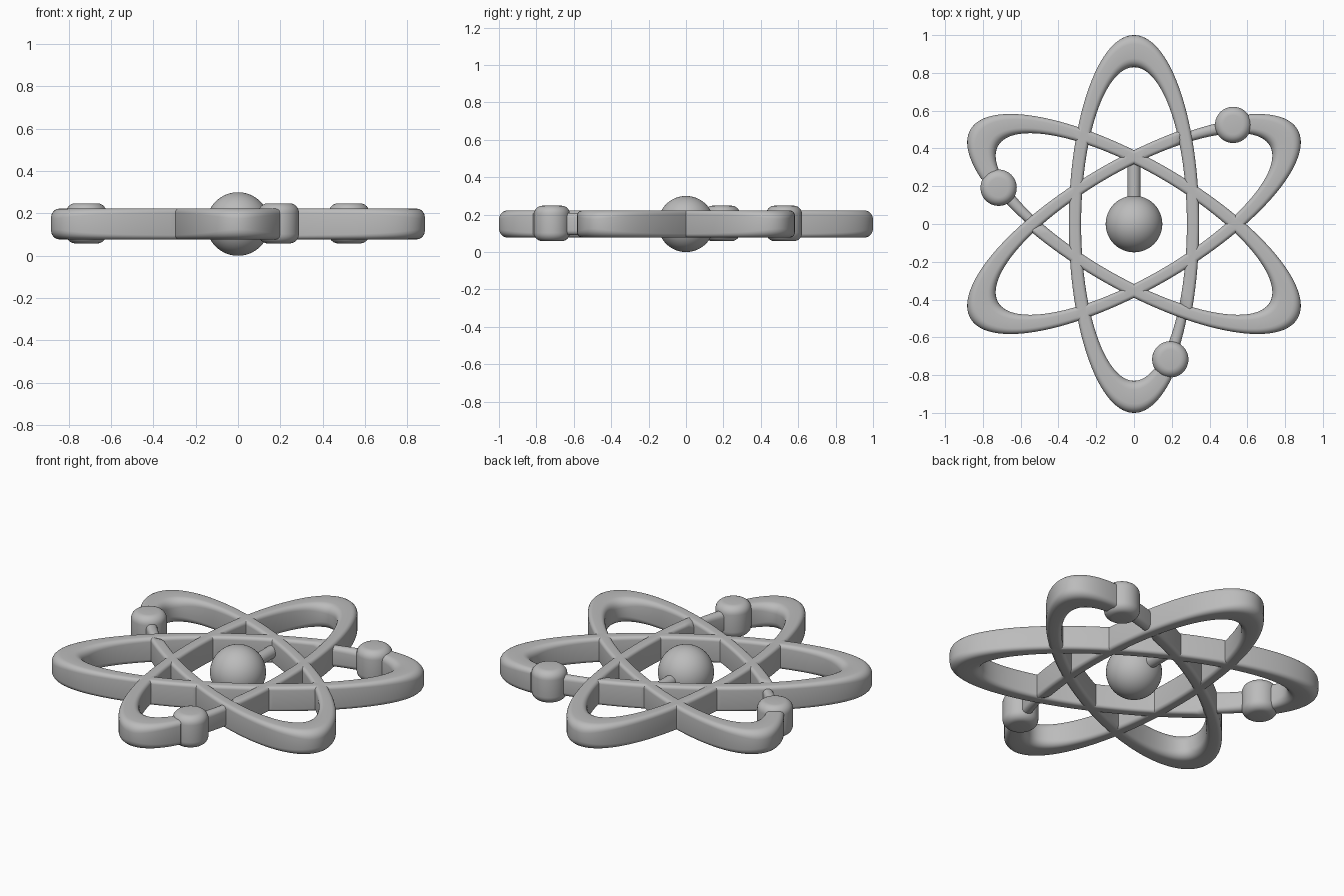
import bpy, bmesh, math
from mathutils import Matrix, Vector

if "Cube" in bpy.data.objects:
    bpy.data.objects.remove(bpy.data.objects["Cube"], do_unlink=True)

MID = 0.15          # mid height of the whole model
HALF = 0.073        # half thickness of the orbits
OUTER = (1.0, 0.345)
INNER = (0.83, 0.28)
STEPS = 144
ARC = 5             # segments in each rounded corner
AXES = [math.radians(a) for a in (30, 150, 270)]

grey = bpy.data.materials.new("plain grey")
grey.use_nodes = True
COLOUR = (0.5, 0.5, 0.5, 1)
grey.diffuse_color = COLOUR
grey.node_tree.nodes["Principled BSDF"].inputs["Base Color"].default_value = COLOUR


def make(name, bm):
    bmesh.ops.recalc_face_normals(bm, faces=bm.faces)
    mesh = bpy.data.meshes.new(name)
    bm.to_mesh(mesh)
    bm.free()
    mesh.materials.append(grey)
    ob = bpy.data.objects.new(name, mesh)
    bpy.context.scene.collection.objects.link(ob)
    return ob


def smooth(ob, angle=35):
    bpy.ops.object.select_all(action='DESELECT')
    ob.select_set(True)
    bpy.context.view_layer.objects.active = ob
    bpy.ops.object.shade_smooth_by_angle(angle=math.radians(angle))


def section(t):
    """Rounded rectangle between the inner and the outer ellipse."""
    c, s = math.cos(t), math.sin(t)
    out = Vector((OUTER[0] * c, OUTER[1] * s, 0))
    inn = Vector((INNER[0] * c, INNER[1] * s, 0))
    normal = Vector((OUTER[1] * c, OUTER[0] * s, 0)).normalized()
    half, part = HALF, 0.28
    # slim neck that leads to the electron
    if math.radians(37) < t < math.radians(61):
        out -= normal * 0.02
        half, part = 0.06, 0.45
    width = (out - inn).dot(normal)
    points = []
    for k, (u, v) in enumerate(((1, 1), (0, 1), (0, -1), (1, -1))):
        for i in range(ARC + 1):
            a = math.pi / 2 * (k + i / ARC)
            x = (1 - part if u else part) + part * math.cos(a)
            z = v * (half - part * width) + part * width * math.sin(a)
            points.append(inn.lerp(out, x) + Vector((0, 0, z)))
    return points


def orbit(name, angle):
    bm = bmesh.new()
    loops = [[bm.verts.new(p) for p in section(math.tau * i / STEPS)]
             for i in range(STEPS)]
    for i, a in enumerate(loops):
        b = loops[(i + 1) % STEPS]
        for j in range(len(a)):
            k = (j + 1) % len(a)
            bm.faces.new((a[j], b[j], b[k], a[k]))
    bm.transform(Matrix.Translation((0, 0, MID)) @ Matrix.Rotation(angle, 4, 'Z'))
    return make(name, bm)


# three crossing orbits, fused into one frame
rings = [orbit("orbits" if i == 0 else "orbit_part", a) for i, a in enumerate(AXES)]
for other in rings[1:]:
    mod = rings[0].modifiers.new("union", 'BOOLEAN')
    mod.operation = 'UNION'
    mod.solver = 'EXACT'
    mod.object = other
graph = bpy.context.evaluated_depsgraph_get()
fused = bpy.data.meshes.new_from_object(rings[0].evaluated_get(graph))
rings[0].modifiers.clear()
rings[0].data = fused
for other in rings[1:]:
    bpy.data.objects.remove(other, do_unlink=True)
smooth(rings[0], 30)

# electrons: short upright cylinders with rounded rims
for i, axis in enumerate(AXES):
    a = axis + math.radians(15)
    bm = bmesh.new()
    bmesh.ops.create_cone(bm, cap_ends=True, segments=48, radius1=0.096,
                          radius2=0.096, depth=0.19)
    rims = [e for e in bm.edges if abs(e.verts[0].co.z - e.verts[1].co.z) < 0.01]
    bmesh.ops.bevel(bm, geom=rims, offset=0.045, segments=6, profile=0.5,
                    affect='EDGES')
    bm.transform(Matrix.Translation((0.742 * math.cos(a), 0.742 * math.sin(a), MID + 0.003)))
    smooth(make(f"electron_{i + 1}", bm))

# nucleus
bm = bmesh.new()
bmesh.ops.create_uvsphere(bm, u_segments=48, v_segments=32, radius=0.15)
bm.transform(Matrix.Translation((0, 0, MID)))
smooth(make("nucleus", bm))

# strut from the nucleus to the rear crossing
bm = bmesh.new()
bmesh.ops.create_cone(bm, cap_ends=True, segments=32, radius1=0.035,
                      radius2=0.035, depth=0.22)
bm.transform(Matrix.Translation((0, 0.235, MID)) @ Matrix.Rotation(math.pi / 2, 4, 'X'))
smooth(make("nucleus_strut", bm))
